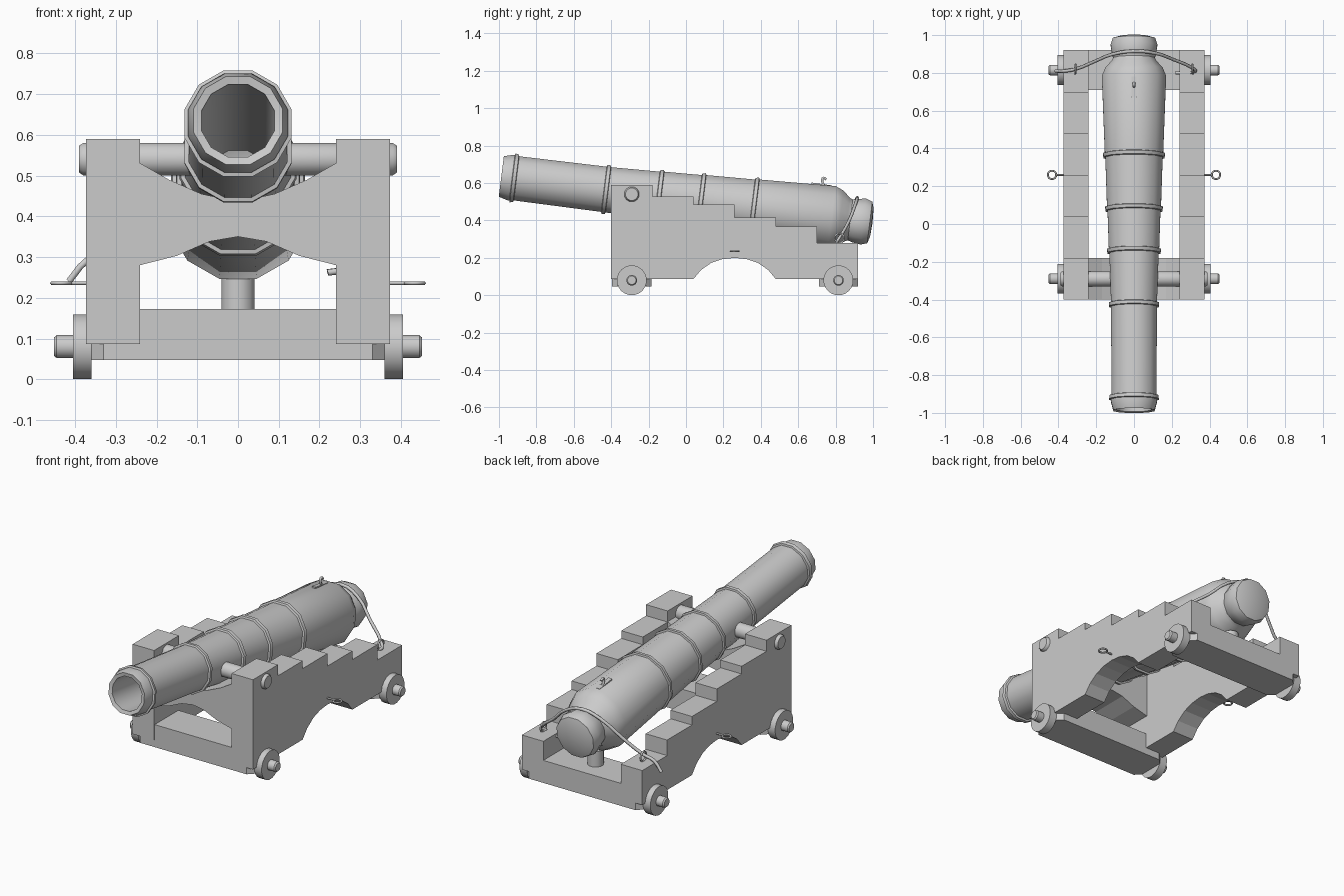
import bpy, bmesh, math
from mathutils import Vector, Matrix

if "Cube" in bpy.data.objects:
    bpy.data.objects.remove(bpy.data.objects["Cube"])

TILT = -0.124
AXIS_Z = 0.512


def finish(name, bm, smooth=True):
    bmesh.ops.remove_doubles(bm, verts=bm.verts, dist=1e-5)
    bmesh.ops.recalc_face_normals(bm, faces=bm.faces)
    me = bpy.data.meshes.new(name)
    bm.to_mesh(me)
    bm.free()
    ob = bpy.data.objects.new(name, me)
    bpy.context.collection.objects.link(ob)
    if smooth:
        bpy.ops.object.select_all(action='DESELECT')
        ob.select_set(True)
        bpy.context.view_layer.objects.active = ob
        bpy.ops.object.shade_smooth_by_angle(angle=math.radians(35))
    return ob


def lathe(name, profile, sides, axis, matrix=Matrix(), close=False):
    """Spin (distance along axis, radius) points; axis is 'X', 'Y' or 'Z'."""
    bm = bmesh.new()
    rings = []
    for t, r in profile:
        ring = []
        for i in range(sides):
            a = 2 * math.pi * (i + 0.5) / sides
            u, v = r * math.sin(a), r * math.cos(a)
            p = {'X': (t, u, v), 'Y': (u, t, v), 'Z': (u, v, t)}[axis]
            ring.append(bm.verts.new(matrix @ Vector(p)))
        rings.append(ring)
    n = len(rings)
    for k in range(n - 1):
        for i in range(sides):
            j = (i + 1) % sides
            bm.faces.new((rings[k][i], rings[k][j], rings[k + 1][j], rings[k + 1][i]))
    return finish(name, bm)


def extrude(name, pts, axis, a, b):
    """Extrude a flat outline from a to b along the axis."""
    bm = bmesh.new()
    place = {'X': lambda p, d: (d, p[0], p[1]),
             'Y': lambda p, d: (p[0], d, p[1]),
             'Z': lambda p, d: (p[0], p[1], d)}[axis]
    lo = [bm.verts.new(place(p, a)) for p in pts]
    hi = [bm.verts.new(place(p, b)) for p in pts]
    bm.faces.new(lo)
    bm.faces.new(hi)
    for i in range(len(pts)):
        j = (i + 1) % len(pts)
        bm.faces.new((lo[i], lo[j], hi[j], hi[i]))
    return finish(name, bm, False)


def tube(name, pts, radius, cyclic=False, res=3):
    cu = bpy.data.curves.new(name, 'CURVE')
    cu.dimensions = '3D'
    cu.bevel_depth = radius
    cu.bevel_resolution = 1
    cu.resolution_u = res
    cu.use_fill_caps = True
    sp = cu.splines.new('BEZIER')
    sp.bezier_points.add(len(pts) - 1)
    for bp, p in zip(sp.bezier_points, pts):
        bp.co = p
        bp.handle_left_type = bp.handle_right_type = 'AUTO'
    sp.use_cyclic_u = cyclic
    ob = bpy.data.objects.new(name, cu)
    bpy.context.collection.objects.link(ob)
    return ob


def ring_points(c, r, plane):
    out = []
    for i in range(8):
        a = i * math.pi / 4
        u, v = r * math.cos(a), r * math.sin(a)
        out.append(Vector(c) + Vector((u, v, 0) if plane == 'XY' else (0, u, v)))
    return out


# Barrel with raised bands, breech, end knob and open bore
barrel_frame = Matrix.Translation((0, 0, AXIS_Z)) @ Matrix.Rotation(TILT, 4, 'X')


def band(t, r0, r1):
    return [(t - 0.012, r0), (t - 0.009, r0 + 0.01), (t + 0.009, r1 + 0.01), (t + 0.012, r1)]


profile = [(0.35, 0), (0.30, 0.09), (-0.99, 0.093), (-0.995, 0.113), (-0.945, 0.127)]
profile += band(-0.925, 0.126, 0.123)
profile += band(-0.43, 0.126, 0.126)
profile += band(-0.145, 0.135, 0.138)
profile += band(0.08, 0.145, 0.148)
profile += band(0.365, 0.157, 0.16)
profile += [(0.785, 0.176), (0.83, 0.157), (0.868, 0.122), (0.885, 0.114), (0.91, 0.121),
            (0.955, 0.128), (0.99, 0.116), (1.001, 0.08), (1.005, 0)]
lathe("barrel", profile, 12, 'Y', barrel_frame)

# Trunnion bar carrying the barrel (kept out of the bore)
for s, side in ((-1, "left"), (1, "right")):
    lathe("trunnion_" + side, [(s * 0.1, 0), (s * 0.1, 0.041), (s * 0.38, 0.041),
                               (s * 0.39, 0.034), (s * 0.39, 0)], 12, 'X',
          Matrix.Translation((0, -0.29, 0.54)))

# Stepped carriage cheeks with an arched underside
steps = [0.59, 0.528, 0.485, 0.415, 0.367, 0.28]
cheek = [(-0.40, 0.087)]
for i, z in enumerate(steps):
    cheek += [(-0.40 + 0.22 * i, z), (-0.18 + 0.22 * i, z)]
cheek += [(0.92, 0.087), (0.48, 0.087), (0.44, 0.135), (0.385, 0.173), (0.325, 0.193), (0.26, 0.20),
          (0.195, 0.193), (0.135, 0.173), (0.08, 0.135), (0.04, 0.087)]
for s, side in ((-1, "left"), (1, "right")):
    extrude("cheek_" + side, cheek, 'X', s * 0.24, s * 0.373)

# Front transom with saddle top and arched bottom
top = [(0.24, 0.53), (0.17, 0.49), (0.09, 0.455), (0, 0.435)]
bottom = [(0.24, 0.28), (0.15, 0.303), (0.07, 0.338), (0, 0.35)]


def mirror_arc(half):
    return half + [(-x, z) for x, z in reversed(half[:-1])]


extrude("transom", mirror_arc(top) + mirror_arc(bottom)[::-1], 'Y', -0.40, -0.18)

# Axle beams, wheels and axle stubs
for yc, end in ((-0.29, "front"), (0.815, "rear")):
    h, c = 0.105, 0.03
    outline = [(-0.36, yc - h + c), (-0.33, yc - h), (0.33, yc - h), (0.36, yc - h + c),
               (0.36, yc + h - c), (0.33, yc + h), (-0.33, yc + h), (-0.36, yc + h - c)]
    extrude("axle_beam_" + end, outline, 'Z', 0.047, 0.173)
    for s, side in ((-1, "left"), (1, "right")):
        m = Matrix.Translation((0, yc, 0.08))
        lathe(f"wheel_{end}_{side}", [(s * 0.36, 0), (s * 0.36, 0.08), (s * 0.405, 0.08),
                                      (s * 0.405, 0)], 20, 'X', m)
        lathe(f"axle_{end}_{side}", [(s * 0.35, 0.029), (s * 0.445, 0.029),
                                     (s * 0.452, 0.023), (s * 0.452, 0)], 12, 'X', m)

# Support post under the breech
lathe("breech_post", [(0.165, 0), (0.165, 0.042), (0.26, 0.042), (0.26, 0)], 12, 'Z',
      Matrix.Translation((0, 0.80, 0)))

# Firing lock on top of the breech
extrude("lock_plate", [(0.67, 0.585), (0.78, 0.572), (0.78, 0.587), (0.67, 0.603)], 'X', -0.012, 0.012)
tube("lock_hammer", [(0, 0.74, 0.585), (0, 0.728, 0.612), (0, 0.735, 0.628), (0, 0.75, 0.618)], 0.007)

# Eyebolts on the cheek sides and rope rings at the rear
for s, side in ((-1, "left"), (1, "right")):
    tube("eyebolt_shaft_" + side, [(s * 0.36, 0.26, 0.236), (s * 0.412, 0.26, 0.236)], 0.005)
    tube("eyebolt_ring_" + side, ring_points((s * 0.434, 0.26, 0.236), 0.022, 'XY'), 0.005, True)
    tube("rope_ring_" + side, ring_points((s * 0.31, 0.82, 0.305), 0.025, 'YZ'), 0.005, True)

# Breeching rope over the neck with loose ends
tube("rope", [(-0.415, 0.81, 0.24), (-0.37, 0.81, 0.292), (-0.31, 0.82, 0.315), (-0.21, 0.86, 0.395),
              (-0.11, 0.90, 0.485), (0, 0.915, 0.522), (0.11, 0.905, 0.485), (0.21, 0.87, 0.395),
              (0.31, 0.825, 0.315), (0.325, 0.81, 0.292), (0.22, 0.80, 0.262)], 0.009)
